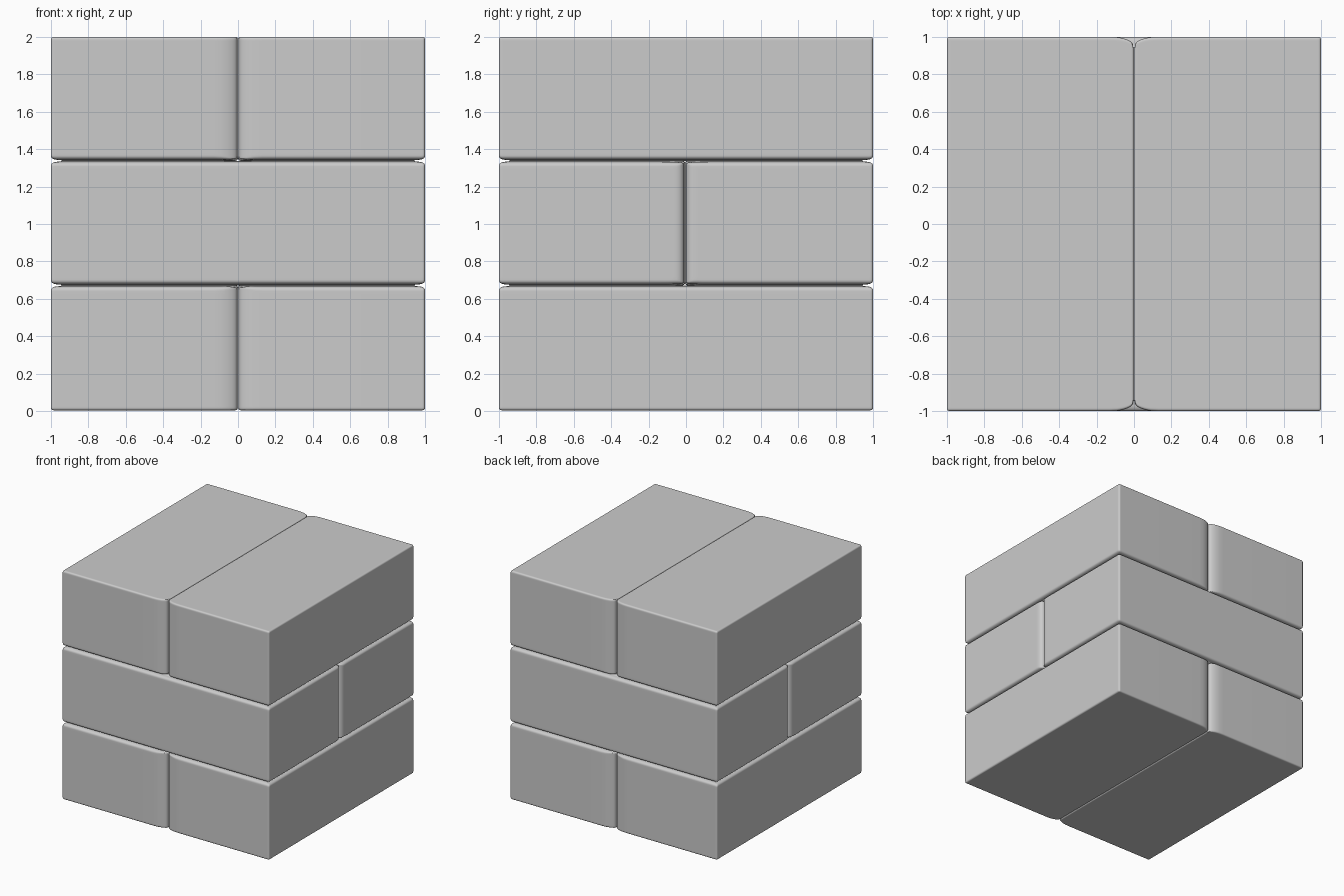
import bpy, bmesh, math
from mathutils import Vector

if "Cube" in bpy.data.objects:
    bpy.data.objects.remove(bpy.data.objects["Cube"])

# Offsets from a brick edge where grid lines are packed
OFFS = [0, .003, .006, .01, .015, .022, .03, .045, .065, .09, .13]
R = 0.014  # small rounding on every edge


def falloff(dist, width):
    """Quarter-ellipse profile: 1 at the joint, 0 beyond the width."""
    t = 1 - min(max(dist / width, 0), 1)
    return 1 - math.sqrt(1 - t * t)


def brick(name, lo, hi, seam_axis, seam_pos, joints, seam_width, open_z):
    lo, hi = Vector(lo), Vector(hi)
    long_axis = 1 - seam_axis
    bm = bmesh.new()
    lines = [[lo[a] + o for o in OFFS] + [hi[a] - o for o in reversed(OFFS)] for a in range(3)]
    n = len(OFFS) * 2

    # Six gridded faces of the box
    for a in range(3):
        b, c = (a + 1) % 3, (a + 2) % 3
        for side in (lo, hi):
            grid = []
            for s in lines[b]:
                row = []
                for t in lines[c]:
                    p = Vector((0, 0, 0))
                    p[a], p[b], p[c] = side[a], s, t
                    row.append(bm.verts.new(p))
                grid.append(row)
            for i in range(n - 1):
                for j in range(n - 1):
                    q = [grid[i][j], grid[i + 1][j], grid[i + 1][j + 1], grid[i][j + 1]]
                    bm.faces.new(q if side is hi else q[::-1])
    bmesh.ops.remove_doubles(bm, verts=bm.verts, dist=1e-5)

    for v in bm.verts:
        p = v.co.copy()
        # Round the box edges
        q = Vector([min(max(p[a], lo[a] + R), hi[a] - R) for a in range(3)])
        r = q + (p - q).normalized() * R
        # Deep groove along the horizontal joints, all the way round
        pull = max(0.05 * falloff(abs(p.z - z), 0.026) for z in joints)
        seam_d = abs(p[seam_axis] - seam_pos)
        seam_pull = 0.05 * falloff(seam_d, seam_width)
        for a in (0, 1):
            outer = abs(p[a])
            if outer > 0.85:
                k = (outer - 0.85) / 0.15
                amount = max(pull, seam_pull if a == long_axis else 0) * k
                r[a] -= math.copysign(amount, p[a])
        # Brick ends droop where the seam meets a horizontal joint
        end = falloff(1 - abs(p[long_axis]), 0.08)
        if open_z is None or abs(p.z - open_z) > 0.3:
            for z in joints:
                if abs(p.z - z) < 0.1:
                    r.z += math.copysign(0.012, p.z - z if abs(p.z - z) > 1e-4 else (lo + hi).z / 2 - z) \
                        * falloff(seam_d, 0.1) * end * (1 - abs(p.z - z) / 0.1)
        v.co = r

    me = bpy.data.meshes.new(name)
    bm.to_mesh(me)
    bm.free()
    for f in me.polygons:
        f.use_smooth = True
    ob = bpy.data.objects.new(name, me)
    bpy.context.collection.objects.link(ob)


Z0, Z1, Z2, Z3 = 0.004, 0.672, 1.338, 2.0

# Bottom and top courses: bricks side by side in x
for label, lo_z, hi_z, joint, open_z in (("bottom", Z0, Z1, Z1, Z0), ("top", Z2, Z3, Z2, Z3)):
    brick(label + "_brick_left", (-1, -1, lo_z), (0, 1, hi_z), 0, 0, [joint], 0.12, open_z)
    brick(label + "_brick_right", (0, -1, lo_z), (1, 1, hi_z), 0, 0, [joint], 0.12, open_z)

# Middle course: bricks one behind the other in y
S = -0.005
brick("middle_brick_front", (-1, -1, Z1), (1, S, Z2), 1, S, [Z1, Z2], 0.05, None)
brick("middle_brick_back", (-1, S, Z1), (1, 1, Z2), 1, S, [Z1, Z2], 0.05, None)
